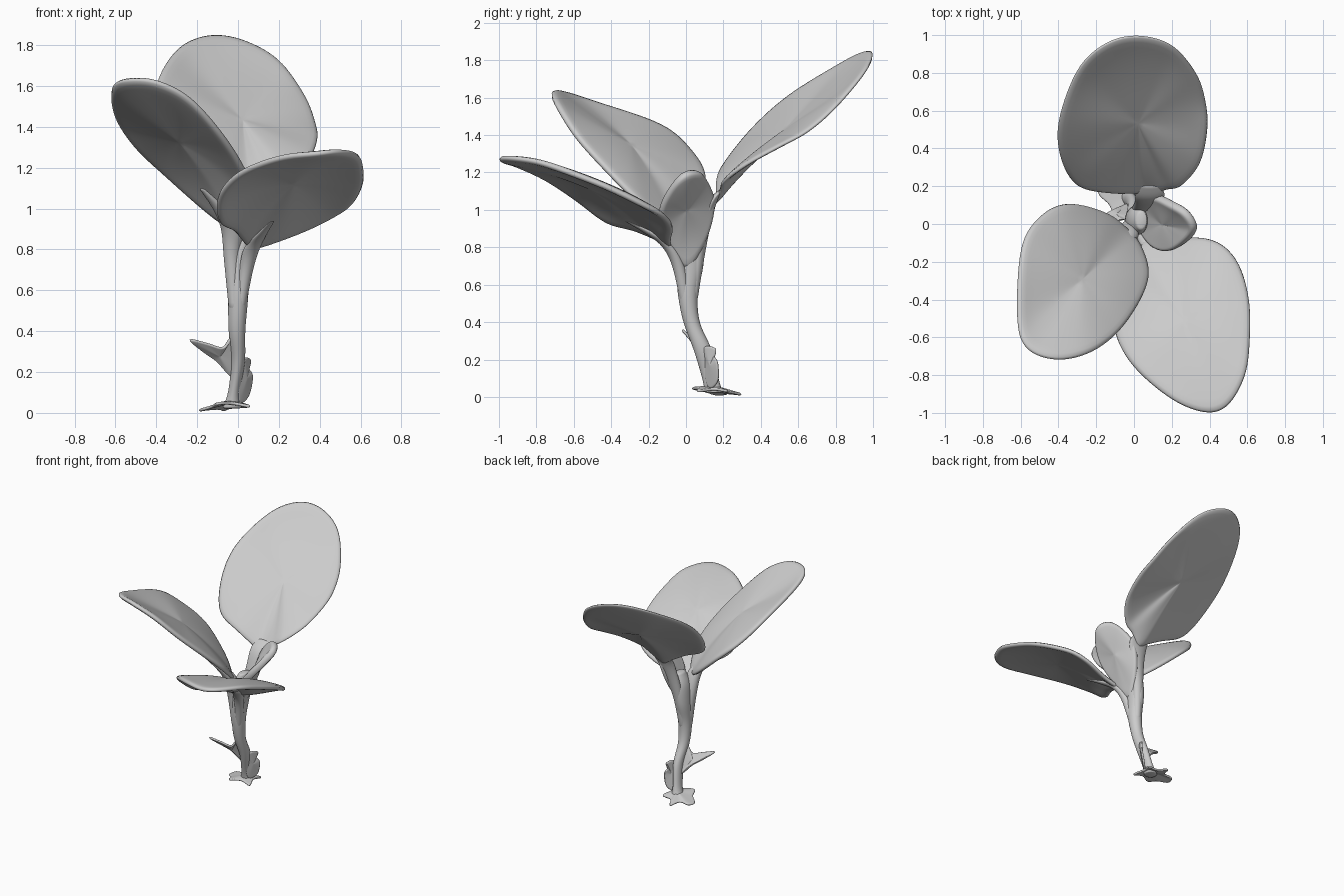
import bpy, bmesh, math
from mathutils import Vector


def finish(name, bm, thickness=0.0):
    bmesh.ops.recalc_face_normals(bm, faces=bm.faces)
    for f in bm.faces:
        f.smooth = True
    me = bpy.data.meshes.new(name)
    bm.to_mesh(me)
    bm.free()
    ob = bpy.data.objects.new(name, me)
    bpy.context.collection.objects.link(ob)
    if thickness:
        s = ob.modifiers.new("thickness", 'SOLIDIFY')
        s.thickness = thickness
        s.offset = 0
    ob.modifiers.new("smooth", 'SUBSURF').levels = 1
    return ob


def spline(pts, steps, closed):
    """Catmull-Rom interpolation of points of any dimension."""
    pts = [Vector(p) for p in pts]
    n, out = len(pts), []
    for i in range(n if closed else n - 1):
        a, b, c, d = [pts[j % n] if closed else pts[min(max(j, 0), n - 1)]
                      for j in (i - 1, i, i + 1, i + 2)]
        for k in range(steps):
            t = k / steps
            out.append(0.5 * (2 * b + (c - a) * t + (2 * a - 5 * b + 4 * c - d) * t ** 2
                              + (3 * b - a - 3 * c + d) * t ** 3))
    return out if closed else out + [pts[-1]]


def blade(name, centre, outline, thickness=0.025, relax=0, bulge=0.0, steps=4, rings=8):
    """Leaf sheet: rings from a 3D rim to a centre, relaxed in height, then bulged."""
    rim, c = spline(outline, steps, True), Vector(centre)
    n, bm = len(rim), bmesh.new()
    loops = [[bm.verts.new(c.lerp(p, r / rings)) for p in rim] for r in range(1, rings + 1)]
    hub = bm.verts.new(c)
    for i in range(n):
        j = (i + 1) % n
        bm.faces.new((hub, loops[0][i], loops[0][j]))
        for a, b in zip(loops, loops[1:]):
            bm.faces.new((a[i], b[i], b[j], a[j]))
    inner = [hub] + [v for row in loops[:-1] for v in row]
    for _ in range(relax):
        bmesh.ops.smooth_vert(bm, verts=inner, factor=0.5, use_axis_z=True)
    hub.co.z += bulge
    for r, row in enumerate(loops, 1):
        for v in row:
            v.co.z += bulge * (1 - (r / rings) ** 2)
    return finish(name, bm, thickness)


def stalk(name, path, sides=14):
    """Tube of horizontal ellipses, each (x, y, z, radius x, radius y)."""
    pos = spline([p[:3] for p in path], 5, False)
    rad = spline([p[3:] for p in path], 5, False)
    bm, rows = bmesh.new(), []
    for p, r in zip(pos, rad):
        rows.append([bm.verts.new((p.x + r.x * math.cos(2 * math.pi * k / sides),
                                   p.y + r.y * math.sin(2 * math.pi * k / sides), p.z))
                     for k in range(sides)])
    for a, b in zip(rows, rows[1:]):
        for k in range(sides):
            m = (k + 1) % sides
            bm.faces.new((a[k], a[m], b[m], b[k]))
    bm.faces.new(rows[0])
    bm.faces.new(rows[-1])
    return finish(name, bm)


# Large leaves
blade("back_leaf", (0.02, 0.54, 1.45), [
    (0.17, 0.18, 1.1), (0.25, 0.2, 1.15), (0.35, 0.32, 1.24), (0.39, 0.5, 1.34),
    (0.38, 0.65, 1.42), (0.33, 0.8, 1.55), (0.2, 0.95, 1.73), (0.02, 1.0, 1.83),
    (-0.15, 0.96, 1.85), (-0.3, 0.82, 1.78), (-0.4, 0.55, 1.61), (-0.39, 0.35, 1.43),
    (-0.3, 0.2, 1.24), (-0.12, 0.16, 1.15), (0.02, 0.16, 1.07), (0.09, 0.15, 1.03)],
    0.025, 120)
blade("left_leaf", (-0.28, -0.3, 1.28), [
    (-0.03, -0.03, 0.9), (-0.15, 0.06, 0.98), (-0.35, 0.11, 1.16), (-0.5, 0.04, 1.3),
    (-0.6, -0.13, 1.45), (-0.62, -0.5, 1.58), (-0.57, -0.66, 1.63), (-0.42, -0.72, 1.63),
    (-0.25, -0.69, 1.55), (-0.1, -0.59, 1.39), (0.02, -0.43, 1.21), (0.08, -0.27, 1.05),
    (0.04, -0.12, 0.93)], 0.035, 120, 0.05)
blade("right_leaf", (0.27, -0.52, 1.1), [
    (0.07, -0.08, 0.8), (0.2, -0.08, 0.84), (0.35, -0.07, 0.9), (0.47, -0.11, 0.96),
    (0.56, -0.22, 1.02), (0.61, -0.4, 1.11), (0.615, -0.6, 1.19), (0.59, -0.8, 1.26),
    (0.5, -0.96, 1.28), (0.38, -1.0, 1.27), (0.2, -0.93, 1.25), (0.0, -0.76, 1.17),
    (-0.1, -0.58, 1.05), (-0.09, -0.42, 0.93), (-0.02, -0.27, 0.89), (0.03, -0.13, 0.83)],
    0.035, 120, 0.06)
# Young leaf in the middle
blade("young_leaf", (0.17, 0.0, 1.02), [
    (0.03, 0.01, 0.68), (0.06, 0.11, 0.85), (0.11, 0.15, 1.04), (0.2, 0.11, 1.16),
    (0.28, 0.06, 1.21), (0.325, -0.02, 1.19), (0.28, -0.09, 1.11), (0.2, -0.14, 1.0),
    (0.12, -0.13, 0.9), (0.06, -0.07, 0.78)], 0.05, 60)

# Stem and petioles
stalk("main_stem", [(-0.03, 0.15, 0.02, 0.05, 0.05), (-0.02, 0.13, 0.1, 0.03, 0.045),
                    (0.0, 0.09, 0.25, 0.035, 0.05), (-0.005, 0.03, 0.4, 0.042, 0.045),
                    (0.0, 0.01, 0.55, 0.05, 0.055), (0.005, 0.02, 0.7, 0.055, 0.075),
                    (0.02, 0.02, 0.84, 0.055, 0.08), (0.04, 0.02, 0.93, 0.03, 0.05)])
stalk("back_petiole", [(0.0, 0.03, 0.5, 0.03, 0.03), (0.02, 0.065, 0.75, 0.04, 0.035),
                       (0.06, 0.11, 0.95, 0.06, 0.03), (0.085, 0.15, 1.06, 0.08, 0.025),
                       (0.08, 0.21, 1.12, 0.06, 0.015)])
stalk("left_petiole", [(-0.015, 0.0, 0.5, 0.03, 0.035), (-0.03, -0.02, 0.75, 0.04, 0.04),
                       (-0.03, -0.06, 0.9, 0.055, 0.045), (-0.09, -0.12, 1.0, 0.035, 0.035),
                       (-0.18, -0.2, 1.1, 0.012, 0.012)])
stalk("right_petiole", [(0.01, 0.0, 0.5, 0.025, 0.03), (0.04, -0.04, 0.7, 0.035, 0.035),
                        (0.07, -0.1, 0.81, 0.04, 0.035), (0.12, -0.2, 0.88, 0.025, 0.03),
                        (0.17, -0.32, 0.94, 0.01, 0.01)])

# Withered scale leaves and torn foot
blade("left_scale", (-0.09, 0.05, 0.28), [
    (-0.02, 0.11, 0.17), (-0.1, 0.08, 0.25), (-0.17, 0.04, 0.3), (-0.24, -0.02, 0.36),
    (-0.15, 0.0, 0.34), (-0.07, 0.02, 0.32), (-0.02, 0.03, 0.38), (0.0, 0.08, 0.27)], 0.015)
blade("right_scale", (0.04, 0.13, 0.17), [
    (0.0, 0.12, 0.05), (0.05, 0.17, 0.08), (0.07, 0.17, 0.18), (0.05, 0.15, 0.22),
    (0.06, 0.16, 0.26), (0.03, 0.1, 0.27), (0.0, 0.09, 0.2)], 0.015)
blade("torn_foot", (-0.03, 0.15, 0.055), [
    (-0.19, 0.16, 0.012), (-0.13, 0.1, 0.03), (-0.1, 0.03, 0.045), (-0.02, 0.07, 0.045),
    (0.06, 0.06, 0.03), (0.03, 0.15, 0.04), (0.05, 0.22, 0.03), (-0.03, 0.23, 0.025),
    (-0.07, 0.3, 0.012), (-0.1, 0.22, 0.02), (-0.17, 0.22, 0.015)], 0.015)
